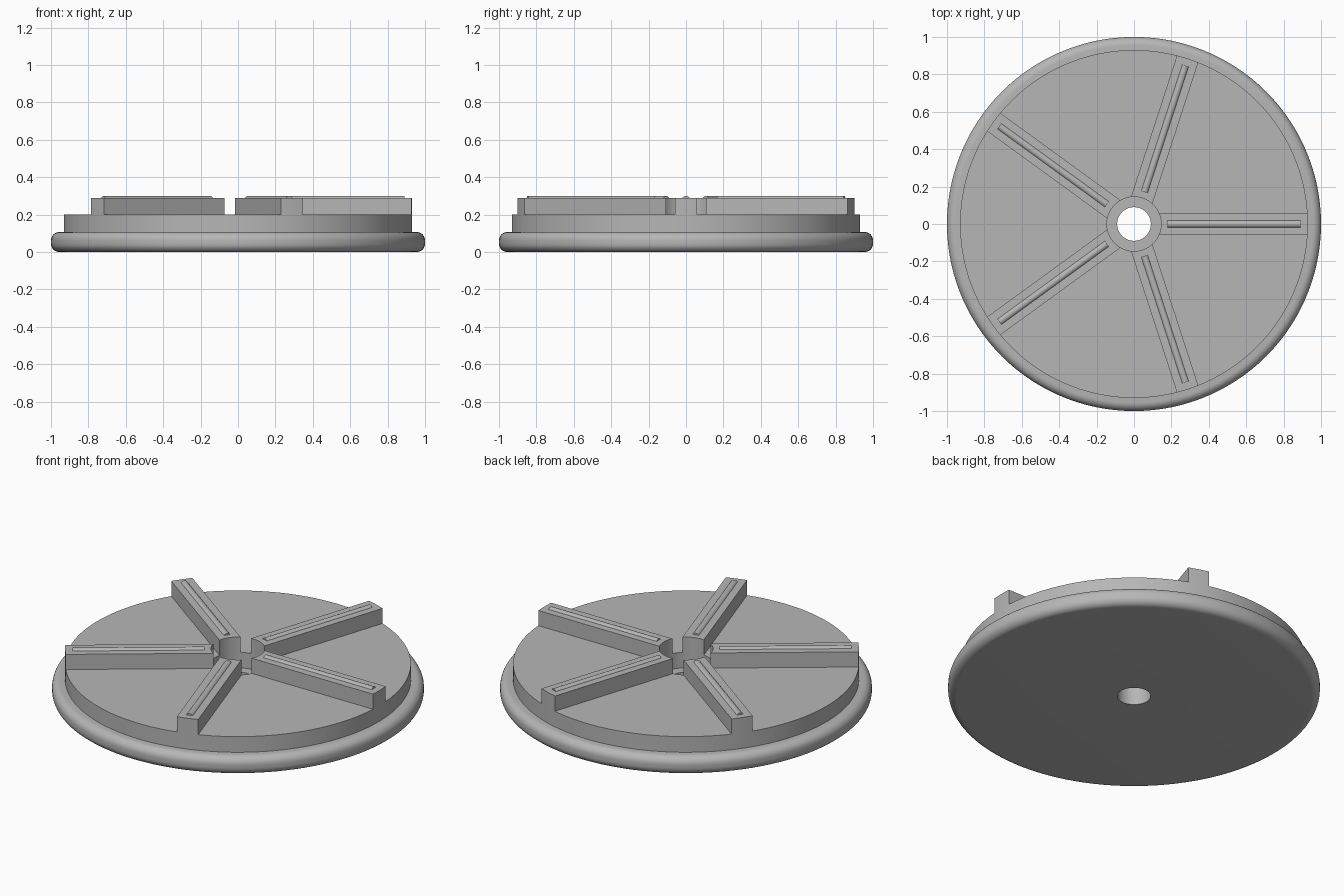
import bpy, bmesh
from math import sin, cos, pi, radians
from mathutils import Matrix, Vector

old = bpy.data.objects.get("Cube")
if old:
    bpy.data.objects.remove(old, do_unlink=True)

RIBS, STEP = 5, 2 * pi / 5
OUTER, BORE, HOLE = 0.93, 0.145, 0.09
BASE_TOP, DECK, RIB_TOP, HALF_RIB = 0.107, 0.2, 0.29, 0.06

grey = bpy.data.materials.new("plain grey")
grey.use_nodes = True
colour = (0.47, 0.47, 0.47, 1)
grey.diffuse_color = colour
grey.node_tree.nodes["Principled BSDF"].inputs["Base Color"].default_value = colour


def finish(name, bm):
    bmesh.ops.recalc_face_normals(bm, faces=bm.faces)
    mesh = bpy.data.meshes.new(name)
    bm.to_mesh(mesh)
    bm.free()
    mesh.materials.append(grey)
    obj = bpy.data.objects.new(name, mesh)
    bpy.context.collection.objects.link(obj)
    return obj


def smooth(obj):
    bpy.ops.object.select_all(action='DESELECT')
    obj.select_set(True)
    bpy.context.view_layer.objects.active = obj
    bpy.ops.object.shade_smooth_by_angle(angle=radians(30))


def lathe(name, profile, steps=120):
    """Spin a closed (radius, height) profile around z."""
    bm = bmesh.new()
    rings = [[bm.verts.new((r * cos(a), r * sin(a), z)) for r, z in profile]
             for a in (2 * pi * i / steps for i in range(steps))]
    n = len(profile)
    for i in range(steps):
        a, b = rings[i], rings[(i + 1) % steps]
        for j in range(n):
            k = (j + 1) % n
            bm.faces.new((a[j], b[j], b[k], a[k]))
    return finish(name, bm)


# Base plate with a rounded rim and a through hole
fillet = 0.045
rim = []
for z_mid, start in ((fillet, -pi / 2), (BASE_TOP - fillet, 0)):
    for i in range(9):
        a = start + i * pi / 16
        rim.append((1 - fillet + fillet * cos(a), z_mid + fillet * sin(a)))
base = lathe("base_plate", [(HOLE, 0)] + rim + [(HOLE, BASE_TOP)])
smooth(base)

# Raised deck: a thick ring cut by wedges so that five ribs stay standing
deck = lathe("ribbed_deck", [(BORE, BASE_TOP), (OUTER, BASE_TOP),
                             (OUTER, RIB_TOP), (BORE, RIB_TOP)])
bm = bmesh.new()
for i in range(RIBS):
    mid = (i + 0.5) * STEP
    apex = Vector((cos(mid), sin(mid), 0)) * HALF_RIB / sin(STEP / 2)
    plan = [apex] + [apex + 2 * Vector((cos(mid + s), sin(mid + s), 0))
                     for s in (-STEP / 2, STEP / 2)]
    # keep neighbouring wedges apart
    low = [bm.verts.new((p.x, p.y, DECK)) for p in plan]
    high = [bm.verts.new((p.x, p.y, RIB_TOP + 0.2)) for p in plan]
    bm.faces.new(low)
    bm.faces.new(high)
    for j in range(3):
        k = (j + 1) % 3
        bm.faces.new((low[j], low[k], high[k], high[j]))
cutter = finish("wedge_cutter", bm)
cutter.hide_render = True
cut = deck.modifiers.new("wedges", 'BOOLEAN')
cut.operation = 'DIFFERENCE'
cut.solver = 'EXACT'
cut.object = cutter
bpy.context.view_layer.objects.active = deck
bpy.ops.object.modifier_apply(modifier=cut.name)
bpy.data.objects.remove(cutter, do_unlink=True)
smooth(deck)

# Slim round bead sunk into the top of every rib
for i in range(RIBS):
    bm = bmesh.new()
    place = (Matrix.Rotation(i * STEP, 4, 'Z')
             @ Matrix.Translation((0.535, 0, 0.279))
             @ Matrix.Rotation(pi / 2, 4, 'Y'))
    bmesh.ops.create_cone(bm, cap_ends=True, segments=32, radius1=0.021,
                          radius2=0.021, depth=0.71, matrix=place)
    smooth(finish(f"rib_bead_{i + 1}", bm))
